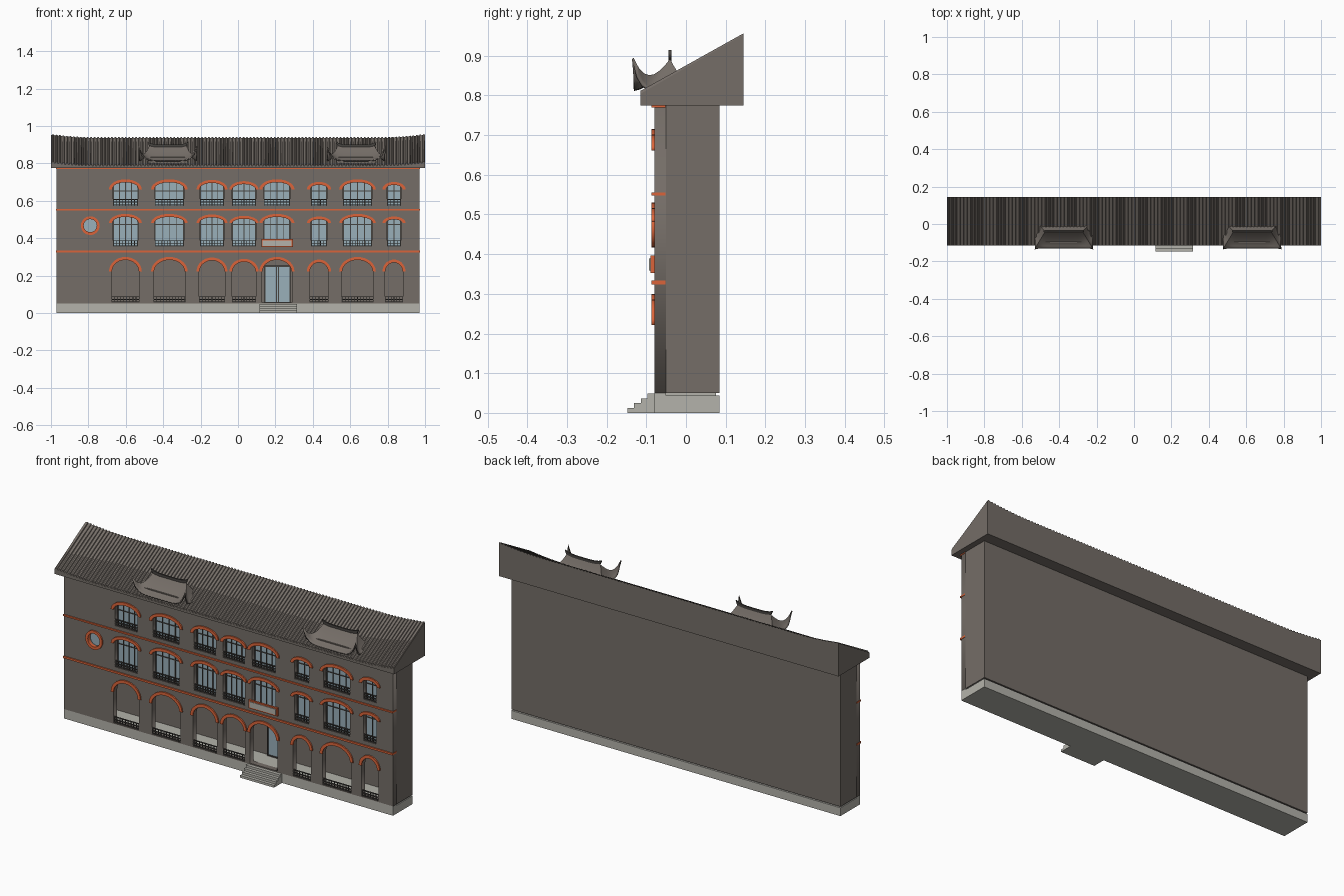
import bpy, bmesh, math

if "Cube" in bpy.data.objects:
    bpy.data.objects.remove(bpy.data.objects["Cube"], do_unlink=True)


def material(name, rgb):
    m = bpy.data.materials.new(name)
    m.use_nodes = True
    col = tuple((c / 255) ** 2.2 for c in rgb) + (1,)
    m.diffuse_color = col
    m.node_tree.nodes["Principled BSDF"].inputs["Base Color"].default_value = col
    return m


WALL = material("warm grey brick", (116, 109, 103))
STONE = material("pale stone", (178, 177, 169))
TRIM = material("orange brick trim", (218, 100, 60))
GLASS = material("blue grey glass", (152, 174, 184))
IRON = material("dark iron", (72, 69, 66))


def add(name, mesh, mat):
    mesh.materials.clear()
    mesh.materials.append(mat)
    ob = bpy.data.objects.new(name, mesh)
    bpy.context.collection.objects.link(ob)
    return ob


def boxes(name, spans, mat):
    """One object from (x0, x1, y0, y1, z0, z1) blocks."""
    bm = bmesh.new()
    for x0, x1, y0, y1, z0, z1 in spans:
        vs = bmesh.ops.create_cube(bm, size=1)["verts"]
        bmesh.ops.scale(bm, vec=(x1 - x0, y1 - y0, z1 - z0), verts=vs)
        bmesh.ops.translate(bm, vec=((x0 + x1) / 2, (y0 + y1) / 2, (z0 + z1) / 2), verts=vs)
    me = bpy.data.meshes.new(name)
    bm.to_mesh(me)
    bm.free()
    return add(name, me, mat)


def plate(name, loops, y0, y1, mat):
    """Upright plate with holes, from closed x-z outlines."""
    cu = bpy.data.curves.new(name, "CURVE")
    cu.dimensions = "2D"
    cu.fill_mode = "BOTH"
    cu.extrude = (y1 - y0) / 2
    for pts in loops:
        sp = cu.splines.new("POLY")
        sp.points.add(len(pts) - 1)
        for p, (x, z) in zip(sp.points, pts):
            p.co = (x, z, 0, 1)
        sp.use_cyclic_u = True
    tmp = bpy.data.objects.new("outline", cu)
    bpy.context.collection.objects.link(tmp)
    bpy.context.view_layer.update()
    me = bpy.data.meshes.new_from_object(tmp.evaluated_get(bpy.context.evaluated_depsgraph_get()))
    bpy.data.objects.remove(tmp, do_unlink=True)
    bm = bmesh.new()
    bm.from_mesh(me)
    bmesh.ops.remove_doubles(bm, verts=bm.verts, dist=1e-5)
    bmesh.ops.recalc_face_normals(bm, faces=bm.faces)
    bm.to_mesh(me)
    bm.free()
    ob = add(name, me, mat)
    ob.rotation_euler.x = math.pi / 2
    ob.location.y = (y0 + y1) / 2
    return ob


def arc(cx, z, w, h, n=14):
    return [(cx + w * math.cos(math.pi * i / n), z + h * math.sin(math.pi * i / n)) for i in range(n + 1)]


def circle(cx, cz, r, n=28):
    return [(cx + r * math.cos(2 * math.pi * i / n), cz + r * math.sin(2 * math.pi * i / n)) for i in range(n)]


# Bays: centre, window half width, arch half width, drop of arch crown
BAYS = [(-.602, .067, .088, 0), (-.367, .078, .098, 0), (-.139, .064, .083, .003), (.032, .064, .078, .01),
        (.208, .07, .094, 0), (.433, .043, .065, .014), (.639, .078, .098, 0), (.834, .038, .062, .014)]
# Storeys: sill, springing, crown
ROWS = [(.055, .225, .3), (.355, .485, .53), (.575, .665, .715)]
FRONT, INNER, BACK, HALF = -.08, -.05, .085, .97

holes, arches, panes, bars, rails = [], [], [], [], []
for row, (sill, spring, crown) in enumerate(ROWS):
    for i, (cx, hw, ow, drop) in enumerate(BAYS):
        rise = crown - drop - spring
        w, h = (hw, rise - .012) if row else (ow - .013, rise - .014)
        opening = [(cx - w, sill), (cx + w, sill)] + arc(cx, spring, w, h)
        holes.append(opening)
        arches.append(arc(cx, spring - .004, ow, rise + .004) + arc(cx, spring - .004, ow - .016, rise - .012)[::-1])
        if row:
            # Window bars stop at the arch; one transom at the springing
            panes.append(opening)
            n = max(2, round(w / .018))
            for k in range(n + 1):
                x = -w + .003 + k * (2 * w - .006) / n
                top = spring + h * math.sqrt(max(0, 1 - (x / w) ** 2))
                bars.append((cx + x - .002, cx + x + .002, -.06, -.054, sill, top))
            bars.append((cx - w, cx + w, -.06, -.054, spring - .014, spring - .01))
        if row or i != 4:
            # Balcony rail with short balusters
            for z in (.004, .018, .032):
                rails.append((cx - w, cx + w, -.079, -.073, sill + z - .002, sill + z + .002))
            n = max(4, round(w / .0085))
            for k in range(n + 1):
                x = cx - w + .002 + k * (2 * w - .004) / n
                rails.append((x - .0015, x + .0015, -.078, -.074, sill, sill + .032))

ROUND = (-.79, .467)
holes.append(circle(*ROUND, .037))
outline = [(-HALF, .05), (HALF, .05), (HALF, .775), (-HALF, .775)]
plate("front_wall", [outline] + holes, FRONT, INNER, WALL)
for k, loop in enumerate(arches):
    plate(f"arch_trim_{k + 1}", [loop], -.087, FRONT, TRIM)
for k, loop in enumerate(panes):
    plate(f"window_glass_{k + 1}", [loop], -.056, INNER, GLASS)
plate("round_window_glass", [circle(*ROUND, .037)], -.062, INNER, GLASS)
plate("round_window_trim", [circle(*ROUND, .05), circle(*ROUND, .035)], -.087, FRONT + .01, TRIM)
boxes("window_bars", bars, IRON)
boxes("balcony_rails", rails, IRON)

# Shell behind the facade, with an open arcade at ground level
boxes("building_shell", [(-HALF, HALF, INNER, BACK, .32, .775), (-HALF, HALF, .055, BACK, .05, .32),
                         (-HALF, -HALF + .03, INNER, .055, .05, .32),
                         (HALF - .03, HALF, INNER, .055, .05, .32)], WALL)
boxes("string_bands", [(-HALF - .002, HALF + .002, -.087, -.052, z - t, z + t)
                       for z, t in ((.329, .005), (.552, .004), (.773, .003))], TRIM)

# Plinth, arcade floor and entrance steps
boxes("plinth", [(-HALF, HALF, FRONT, BACK, 0, .044), (-HALF, HALF, FRONT, INNER, .044, .05),
                 (-HALF + .005, HALF - .005, INNER, .075, .044, .052)], STONE)
boxes("entrance_steps", [(.115, .315, -.147 + .0165 * k, FRONT, .0122 * k, .0122 * (k + 1))
                         for k in range(4)], STONE)

# Glazed double door at the back of the arcade
boxes("door_glass", [(.144, .278, .047, .055, .052, .25)], GLASS)
boxes("door_frame", [(x - .003, x + .003, .043, .055, .052, .25) for x in (.144, .205, .217, .278)]
      + [(.141, .281, .043, .055, z - .003, z + .003) for z in (.055, .25)], IRON)

# Sign board over the entrance
boxes("sign_frame", [(.125, .294, -.09, FRONT, .352, .396)], TRIM)
boxes("sign_panel", [(.132, .287, -.093, -.088, .359, .389)], STONE)

# Roof: a lean-to wedge with raised tile ribs, sweeping up at both ends
bm = bmesh.new()
RIBS = 108
pitch = 2 / RIBS
profile = ((0, 0), (.3, 0), (.4, .008), (.8, .008), (.9, 0))
stations = [(-1 + (k + f) * pitch, up) for k in range(RIBS) for f, up in profile] + [(1, 0)]
rings = []
for x, up in stations:
    lift = .017 * max(0, (abs(x) - .75) / .25) ** 2
    pts = [(-.115, .775), (-.115, .787 + lift + up), (.145, .936 + lift + up * .5), (.145, .775)]
    rings.append([bm.verts.new((x, y, z)) for y, z in pts])
for a, b in zip(rings, rings[1:]):
    for j in range(4):
        bm.faces.new((a[j], a[(j + 1) % 4], b[(j + 1) % 4], b[j]))
bm.faces.new(rings[0])
bm.faces.new(rings[-1][::-1])
bmesh.ops.recalc_face_normals(bm, faces=bm.faces)
me = bpy.data.meshes.new("main_roof")
bm.to_mesh(me)
bm.free()
add("main_roof", me, WALL)


def dormer(name, cx):
    """Small hipped roof with upswept corners, on a low box."""
    n, steps = 16, 7
    side = [-1 + 2 * k / n for k in range(n)]
    square = [(t, -1) for t in side] + [(1, t) for t in side] + [(-t, 1) for t in side] + [(-1, -t) for t in side]
    bm = bmesh.new()
    rows = []
    for k in range(steps + 1):
        s = k / steps
        drop = .075 * (1 - (1 - s) ** 1.6)
        row = []
        for u, v in square:
            horn = (.078 if v < 0 else .03) * s ** 3 * abs(u * v) ** 7
            row.append(bm.verts.new((cx + u * (.1 + .055 * s), -.04 + v * s * (.092 if v < 0 else .06),
                                     .892 - drop + horn)))
        rows.append(row)
    for a, b in zip(rows, rows[1:]):
        for j in range(len(a)):
            i = (j + 1) % len(a)
            bm.faces.new((a[j], b[j], b[i], a[i]))
    bmesh.ops.remove_doubles(bm, verts=bm.verts, dist=1e-5)
    bmesh.ops.recalc_face_normals(bm, faces=bm.faces)
    me = bpy.data.meshes.new(name + "_roof")
    bm.to_mesh(me)
    bm.free()
    me.shade_smooth()
    ob = add(name + "_roof", me, WALL)
    thick = ob.modifiers.new("thickness", "SOLIDIFY")
    thick.thickness = .006
    bpy.context.view_layer.objects.active = ob
    ob.select_set(True)
    bpy.ops.object.shade_smooth_by_angle(angle=math.radians(30))
    ob.select_set(False)
    boxes(name + "_body", [(cx - .105, cx + .105, -.1, .01, .785, .835)], WALL)
    # Ridge bar rising toward its ends
    line = [-1 + k / 5 for k in range(11)]
    top = [(cx + .108 * t, .9 + .014 * t ** 4) for t in line]
    low = [(cx + .1 * t, .886 + .008 * t ** 4) for t in line]
    plate(name + "_ridge", [top + low[::-1]], -.044, -.036, IRON)


dormer("right_dormer", -.375)
dormer("left_dormer", .632)
